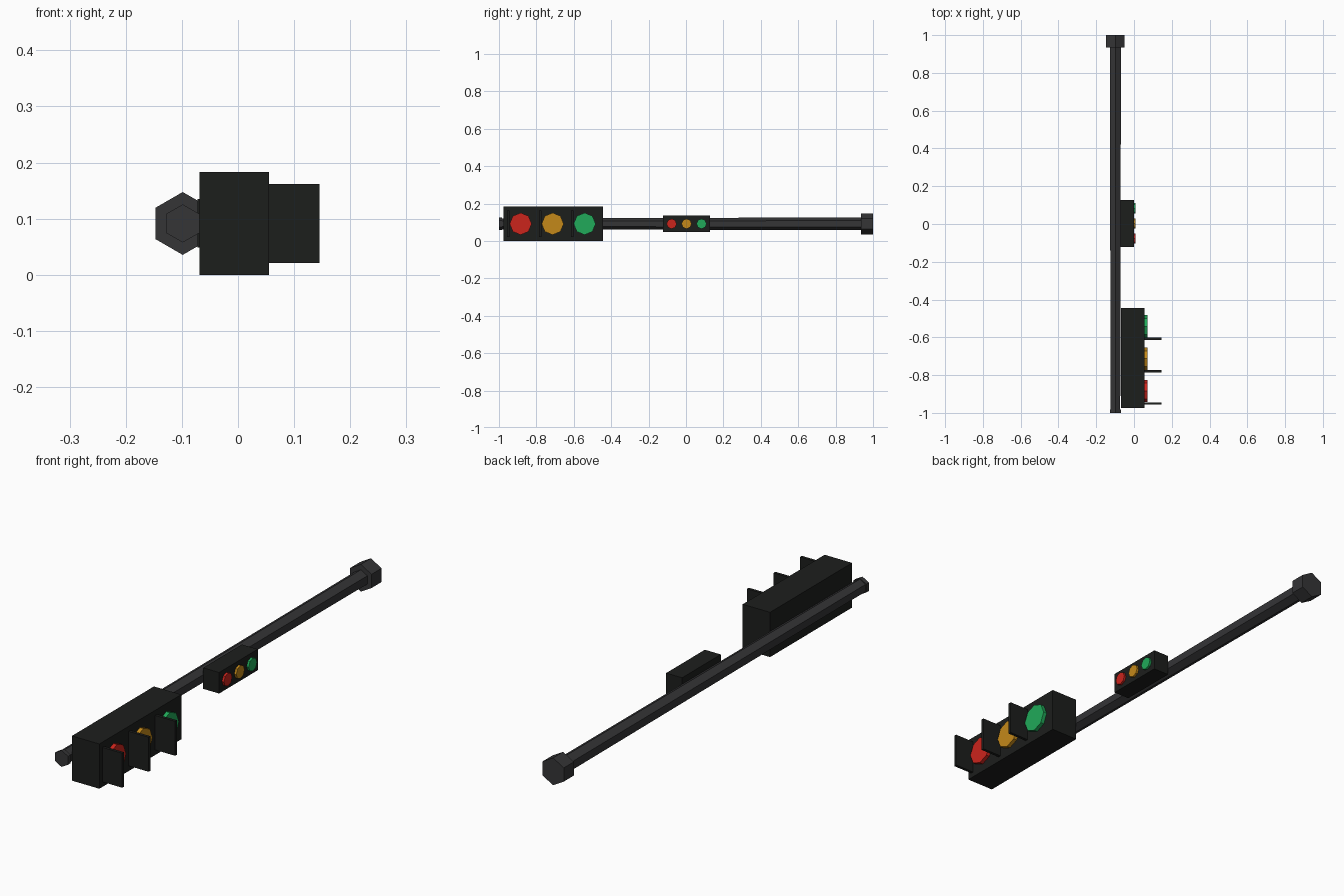
import bpy, bmesh
from math import cos, sin, pi

if "Cube" in bpy.data.objects:
    bpy.data.objects.remove(bpy.data.objects["Cube"])

CX, CZ = -0.0985, 0.0915   # pole axis, parallel to y


def material(name, rgb):
    m = bpy.data.materials.new(name)
    m.diffuse_color = (*rgb, 1)
    m.use_nodes = True
    m.node_tree.nodes["Principled BSDF"].inputs["Base Color"].default_value = m.diffuse_color
    return m


BLACK = material("housing_black", (0.012, 0.013, 0.012))
STEEL = material("pole_grey", (0.035, 0.035, 0.037))
LENSES = [("red", material("red", (0.60, 0.018, 0.012))),
          ("amber", material("amber", (0.55, 0.25, 0.01))),
          ("green", material("green", (0.015, 0.40, 0.10)))]


def finish(bm, name, mat):
    bmesh.ops.recalc_face_normals(bm, faces=bm.faces)
    me = bpy.data.meshes.new(name)
    bm.to_mesh(me)
    bm.free()
    me.materials.append(mat)
    ob = bpy.data.objects.new(name, me)
    bpy.context.collection.objects.link(ob)
    return ob


def box(name, lo, hi, mat):
    bm = bmesh.new()
    bmesh.ops.create_cube(bm, size=1)
    for v in bm.verts:
        v.co = [(a + b) / 2 + c * (b - a) for a, b, c in zip(lo, hi, v.co)]
    return finish(bm, name, mat)


def prism(name, sides, sections, place, mat):
    """Loft regular polygons; sections are (distance, radius) along an axis."""
    bm = bmesh.new()
    rings = []
    for d, r in sections:
        rings.append([bm.verts.new(place(d, r * sin(2 * pi * i / sides), r * cos(2 * pi * i / sides)))
                      for i in range(sides)])
    for a, b in zip(rings, rings[1:]):
        for i in range(sides):
            j = (i + 1) % sides
            bm.faces.new((a[i], a[j], b[j], b[i]))
    bm.faces.new(rings[0])
    bm.faces.new(rings[-1])
    return finish(bm, name, mat)


def along_pole(d, u, v):
    return (CX + u, d, CZ + v)


# Tapered pole with a foot and a small end cap
prism("pole", 6, [(-0.99, 0.0295), (0.97, 0.034)], along_pole, STEEL)
prism("pole_foot", 6, [(0.935, 0.056), (1.0, 0.056)], along_pole, STEEL)
prism("pole_cap", 6, [(-1.0, 0.034), (-0.983, 0.034)], along_pole, STEEL)


def lamp_row(prefix, y_mid, pitch, radius, x0, x1):
    """Red, amber and green eight-sided lenses facing +x."""
    for i, (colour, mat) in enumerate(LENSES):
        y = y_mid + (i - 1) * pitch
        prism(f"{prefix}_{colour}_lens", 8, [(x0, radius), (x1, radius)],
              lambda d, u, v: (d, y + u, CZ + v), mat)


# Main signal head
box("main_housing", (-0.069, -0.975, 0.0), (0.055, -0.445, 0.183), BLACK)
lamp_row("main", -0.713, 0.171, 0.059, 0.05, 0.071)

# One flat visor beside each main lens
for i in range(3):
    y = -0.95 + i * 0.171
    box(f"visor_{i + 1}", (0.05, y - 0.006, 0.021), (0.145, y + 0.006, 0.162), BLACK)

# Small repeater signal
box("repeater_housing", (-0.072, -0.122, 0.049), (0.0, 0.128, 0.135), BLACK)
lamp_row("repeater", 0.003, 0.08, 0.027, -0.005, 0.009)
